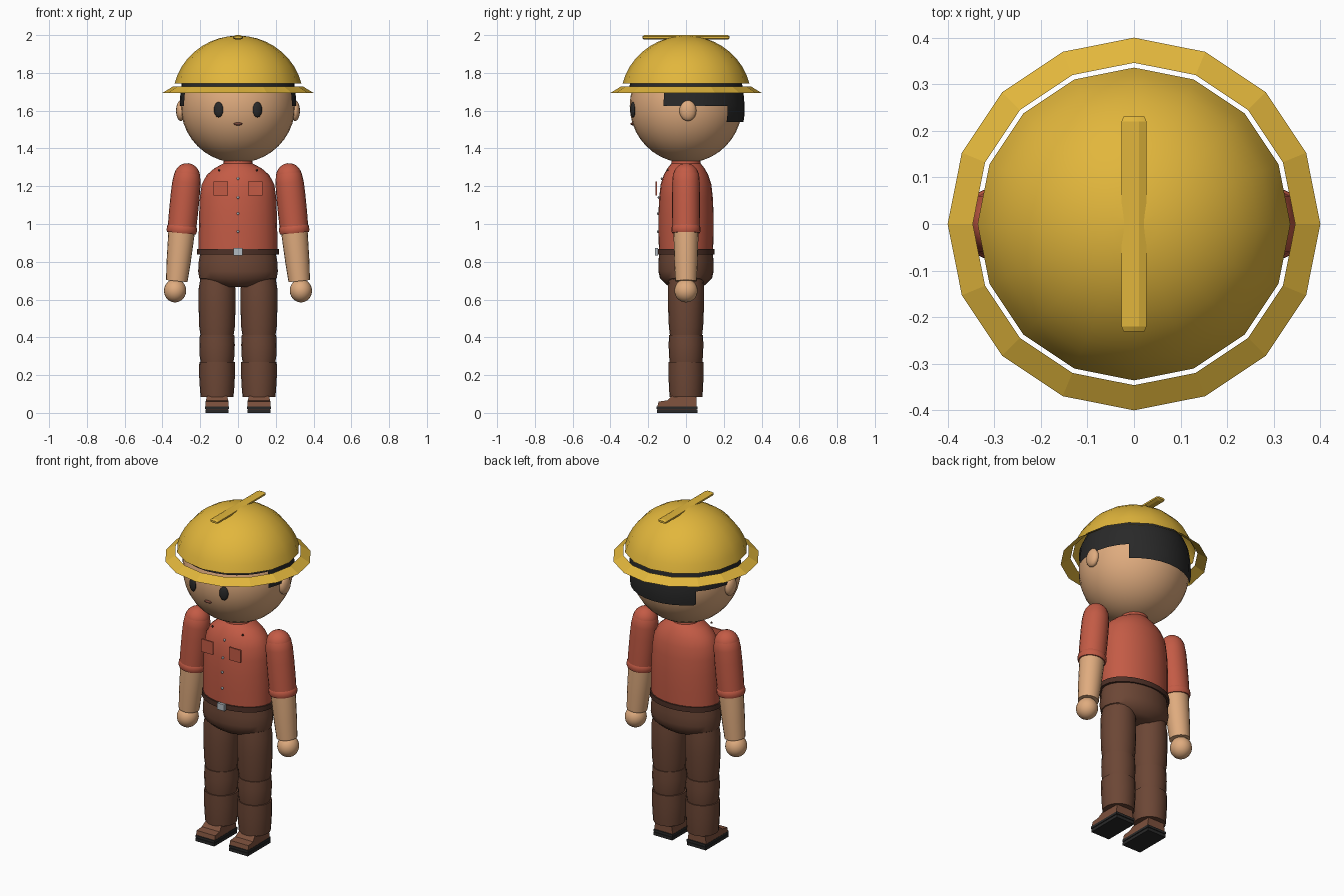
import bpy, bmesh, math
from mathutils import Vector, Matrix


def material(name, rgb):
    m = bpy.data.materials.new(name)
    m.diffuse_color = (*rgb, 1)
    return m


YELLOW = material("hat yellow", (0.76, 0.47, 0.045))
SKIN = material("skin", (0.74, 0.41, 0.21))
RED = material("shirt red", (0.55, 0.105, 0.06))
BROWN = material("trouser brown", (0.150, 0.062, 0.036))
SHOE = material("shoe brown", (0.20, 0.08, 0.045))
DARK = material("near black", (0.022, 0.022, 0.022))
BELT = material("belt brown", (0.075, 0.03, 0.02))
STEEL = material("steel grey", (0.45, 0.50, 0.54))
LIP = material("mouth brown", (0.18, 0.06, 0.04))


def finish(bm, name, mat, loc=(0, 0, 0), rot=(0, 0, 0), angle=40):
    me = bpy.data.meshes.new(name)
    bm.to_mesh(me)
    bm.free()
    me.materials.append(mat)
    me.shade_smooth()
    me.set_sharp_from_angle(angle=math.radians(angle))
    ob = bpy.data.objects.new(name, me)
    ob.location, ob.rotation_euler = loc, rot
    bpy.context.collection.objects.link(ob)
    return ob


def lathe(name, rings, mat, loc=(0, 0, 0), rot=(0, 0, 0), n=24, caps=True,
          turn=0.0, keep=None, angle=40):
    """Stack of elliptical rings (rx, ry, z), lowest first; keep() filters faces."""
    bm = bmesh.new()
    loops = []
    for rx, ry, z in rings:
        loops.append([bm.verts.new((rx * math.cos(t), ry * math.sin(t), z))
                      for t in (turn + 2 * math.pi * i / n for i in range(n))])
    for a, b in zip(loops, loops[1:]):
        for i in range(n):
            j = (i + 1) % n
            c = (a[i].co + a[j].co + b[i].co + b[j].co) / 4
            if keep is None or keep(c):
                bm.faces.new((a[i], a[j], b[j], b[i]))
    if caps:
        bm.faces.new(loops[0][::-1])
        bm.faces.new(loops[-1])
    bmesh.ops.delete(bm, geom=[v for v in bm.verts if not v.link_faces], context='VERTS')
    return finish(bm, name, mat, loc, rot, angle)


def ball(name, size, loc, mat, rot=(0, 0, 0), u=24, v=16):
    bm = bmesh.new()
    bmesh.ops.create_uvsphere(bm, u_segments=u, v_segments=v, radius=1,
                              matrix=Matrix.Diagonal((*size, 1)))
    return finish(bm, name, mat, loc, rot, 50)


def box(name, size, loc, mat, rot=(0, 0, 0)):
    bm = bmesh.new()
    bmesh.ops.create_cube(bm, size=1, matrix=Matrix.Diagonal((*size, 1)))
    return finish(bm, name, mat, loc, rot, 30)


# Head and face
ball("head", (0.303, 0.298, 0.302), (0, 0, 1.626), SKIN, u=32, v=20)
ball("mouth", (0.023, 0.012, 0.008), (0, -0.282, 1.53), LIP, u=12, v=8)
for s in (-1, 1):
    ball("eye", (0.026, 0.012, 0.041), (s * 0.103, -0.281, 1.605), DARK,
         (0, 0, s * 0.33), u=12, v=8)
    ball("ear", (0.026, 0.045, 0.055), (s * 0.302, 0.01, 1.6), SKIN, u=16, v=10)


# Hair: full cap above the brim, sides from the temples, lower block at the nape
def hair_rule(c):
    a = math.degrees(math.atan2(c.y, abs(c.x)))
    if c.z > 1.72:
        return True
    return a > 45 if c.z < 1.625 else a > -22.5


lathe("hair", [(0.304, 0.304, 1.54), (0.31, 0.31, 1.58), (0.31, 0.31, 1.625),
               (0.307, 0.307, 1.67), (0.301, 0.301, 1.72), (0.297, 0.295, 1.75),
               (0.26, 0.26, 1.83), (0.15, 0.15, 1.91), (0.01, 0.01, 1.94)],
      DARK, n=32, caps=False, keep=hair_rule)

# Hard hat: faceted dome, loose brim, ridge bar
dome = []
for i in range(10):
    t = math.radians(14 + 75.9 * i / 9)
    dome.append((0.346 * math.cos(t), 0.346 * math.cos(t), 1.663 + 0.334 * math.sin(t)))
dome_ob = lathe("hat_dome", dome, YELLOW, n=16, caps=False)
lathe("hat_brim", [(0.40, 0.40, 1.694), (0.346, 0.346, 1.727)], YELLOW, n=16,
      caps=False, angle=10)
k = 1 / math.cos(math.pi / 8)
lathe("hat_ridge", [(0.022 * k, 0.006 * k, -0.231), (0.027 * k, 0.012 * k, -0.22),
                    (0.027 * k, 0.012 * k, 0.22), (0.022 * k, 0.006 * k, 0.231)],
      YELLOW, (0, 0, 1.988), (math.pi / 2, 0, 0), n=8, turn=math.pi / 8, angle=20)

# Shirt, collar
lathe("shirt", [(0.208, 0.143, 0.85), (0.208, 0.146, 0.95), (0.206, 0.146, 1.05),
                (0.202, 0.142, 1.14), (0.192, 0.134, 1.21), (0.165, 0.118, 1.26),
                (0.125, 0.098, 1.295), (0.078, 0.078, 1.32), (0.07, 0.07, 1.325)], RED)
lathe("collar", [(0.08, 0.08, 1.305), (0.075, 0.076, 1.335)], RED)
lathe("neck", [(0.065, 0.065, 1.30), (0.065, 0.065, 1.38)], SKIN)

# Shirt details
for s in (-1, 1):
    box("chest_pocket", (0.077, 0.009, 0.076), (s * 0.092, -0.158, 1.188), RED)
    ball("collar_button", (0.006, 0.006, 0.006), (s * 0.1, -0.098, 1.285), BELT, u=8, v=6)
for z, y in ((1.24, -0.128), (1.14, -0.144), (1.055, -0.149), (0.96, -0.149)):
    ball("shirt_button", (0.007, 0.006, 0.007), (0, y, z), STEEL, u=8, v=6)

# Belt and hips
lathe("belt", [(0.216, 0.151, 0.838), (0.216, 0.151, 0.868)], BELT)
box("buckle", (0.048, 0.016, 0.038), (0, -0.157, 0.853), STEEL)
lathe("hips", [(0.09, 0.085, 0.667), (0.15, 0.105, 0.68), (0.205, 0.138, 0.712),
               (0.211, 0.146, 0.75), (0.208, 0.146, 0.80), (0.200, 0.142, 0.845)], BROWN)

for s in (-1, 1):
    x = s * 0.111

    # Leg in three overlapping tubes
    lathe("thigh", [(0.086, 0.084, 0.40), (0.095, 0.091, 0.46), (0.098, 0.096, 0.58),
                    (0.097, 0.096, 0.66), (0.085, 0.09, 0.73)], BROWN, (x, 0, 0), n=20)
    lathe("knee", [(0.085, 0.085, 0.262), (0.092, 0.090, 0.30), (0.094, 0.092, 0.36),
                   (0.091, 0.090, 0.412)], BROWN, (x, 0, 0), n=20)
    lathe("shin", [(0.087, 0.087, 0.085), (0.091, 0.090, 0.13), (0.095, 0.093, 0.20),
                   (0.094, 0.092, 0.27)], BROWN, (x, 0, 0), n=20)

    # Shoe: double sole and side profile extruded across the foot
    box("outsole", (0.124, 0.215, 0.018), (x, -0.047, 0.009), DARK)
    box("midsole", (0.116, 0.207, 0.014), (x, -0.047, 0.016), BELT)
    box("welt", (0.126, 0.217, 0.014), (x, -0.047, 0.028), DARK)
    bm = bmesh.new()
    side = ((0.055, 0.03), (0.055, 0.095), (-0.075, 0.09), (-0.10, 0.066),
            (-0.145, 0.06), (-0.152, 0.03))
    halves = [[bm.verts.new((d * (0.062 - 0.25 * max(0, z - 0.055)), y, z))
               for y, z in side] for d in (-1, 1)]
    bm.faces.new(halves[0][::-1])
    bm.faces.new(halves[1])
    for i in range(len(side)):
        j = (i + 1) % len(side)
        bm.faces.new((halves[0][i], halves[0][j], halves[1][j], halves[1][i]))
    bmesh.ops.recalc_face_normals(bm, faces=bm.faces)
    finish(bm, "shoe_upper", SHOE, (x, 0, 0), angle=25)

    # Arm built along a slanted axis below the shoulder
    shoulder = Vector((s * 0.27, 0, 1.25))
    tilt = (0, -s * 0.098, 0)
    ball("shoulder", (0.069, 0.069, 0.072), shoulder, RED, tilt, u=20, v=14)
    lathe("sleeve", [(0.075, 0.073, -0.29), (0.077, 0.074, -0.20), (0.077, 0.074, -0.10),
                     (0.075, 0.073, -0.03), (0.068, 0.069, 0.015), (0.055, 0.055, 0.035)],
          RED, shoulder, tilt, n=20)
    lathe("sleeve_cuff", [(0.076, 0.073, -0.30), (0.080, 0.077, -0.29),
                          (0.080, 0.077, -0.27), (0.076, 0.073, -0.262)],
          RED, shoulder, tilt, n=20)
    lathe("forearm", [(0.057, 0.057, -0.555), (0.064, 0.062, -0.45),
                      (0.070, 0.066, -0.30), (0.068, 0.066, -0.26)],
          SKIN, shoulder, tilt, n=20)
    ball("hand", (0.059, 0.062, 0.062), (s * 0.333, 0, 0.647), SKIN, tilt, u=20, v=14)
